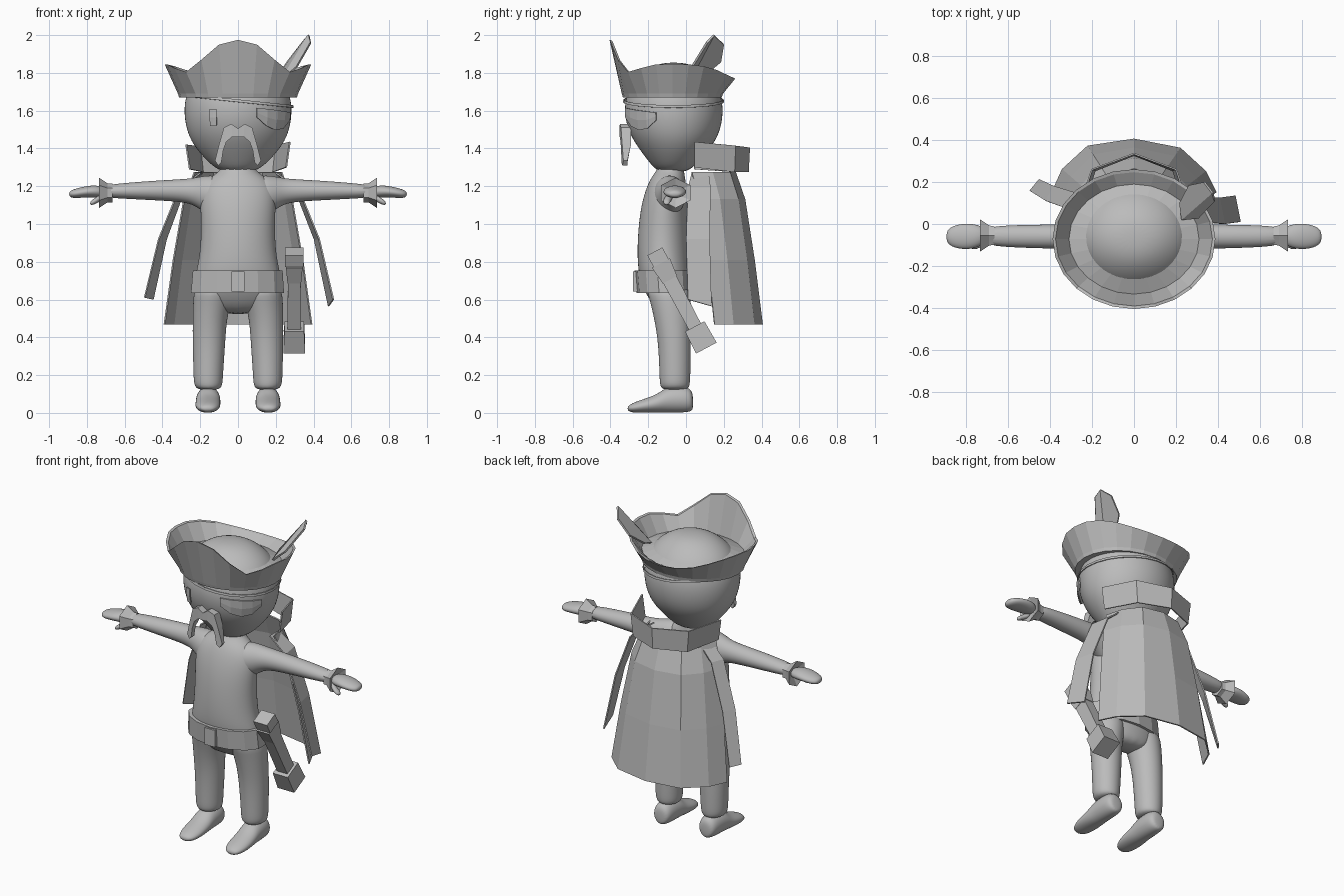
import bpy, bmesh, math
from mathutils import Vector

grey = bpy.data.materials.new("plain_grey")
grey.diffuse_color = (0.5, 0.5, 0.5, 1)


def make(name, verts, faces, smooth=False, mirror=False, subdiv=0, thick=0):
    """Mesh object with consistent normals and optional modifiers."""
    bm = bmesh.new()
    vs = [bm.verts.new(v) for v in verts]
    for f in faces:
        bm.faces.new([vs[i] for i in f])
    bmesh.ops.recalc_face_normals(bm, faces=bm.faces)
    for f in bm.faces:
        f.smooth = smooth
    me = bpy.data.meshes.new(name)
    bm.to_mesh(me)
    bm.free()
    me.materials.append(grey)
    ob = bpy.data.objects.new(name, me)
    bpy.context.collection.objects.link(ob)
    if mirror:
        m = ob.modifiers.new("mirror", 'MIRROR')
        m.use_mirror_merge = False
    if thick:
        s = ob.modifiers.new("thickness", 'SOLIDIFY')
        s.thickness, s.offset = thick, 0
    if subdiv:
        s = ob.modifiers.new("rounding", 'SUBSURF')
        s.levels = s.render_levels = subdiv
    return ob


def grid_faces(rows, cols, closed):
    """Quads joining successive rows of points."""
    last = cols if closed else cols - 1
    return [(r * cols + c, r * cols + (c + 1) % cols,
             (r + 1) * cols + (c + 1) % cols, (r + 1) * cols + c)
            for r in range(rows - 1) for c in range(last)]


def loft(name, axis, rings, n=16, smooth=True, mirror=False, subdiv=2, turn=0.0):
    """Elliptic rings (position, a0, a1, b0, b1) joined along an axis."""
    verts = []
    for p, a0, a1, b0, b1 in rings:
        for i in range(n):
            t = 2 * math.pi * i / n + turn
            a = (a0 + a1) / 2 + (a1 - a0) / 2 * math.cos(t)
            b = (b0 + b1) / 2 + (b1 - b0) / 2 * math.sin(t)
            verts.append({'x': (p, a, b), 'y': (a, p, b), 'z': (a, b, p)}[axis])
    k = len(rings)
    faces = grid_faces(k, n, True)
    faces += [tuple(range(n)), tuple(range((k - 1) * n, k * n))]
    return make(name, verts, faces, smooth, mirror, subdiv)


def sheet(name, rows, thick=0.008, smooth=False):
    """Open sheet from rows of points."""
    return make(name, [p for r in rows for p in r],
                grid_faces(len(rows), len(rows[0]), False), smooth, thick=thick)


# Head and torso
loft("head", 'z', [(z, -r, r, f, b) for z, r, f, b in [
    (1.27, .09, -.15, .01), (1.33, .165, -.20, .07), (1.42, .245, -.27, .15),
    (1.50, .28, -.315, .19), (1.60, .295, -.335, .205), (1.70, .28, -.32, .19),
    (1.78, .225, -.26, .13), (1.84, .13, -.18, .05), (1.855, .04, -.1, -.03)]])
loft("torso", 'z', [(z, -r, r, f, b) for z, r, f, b in [
    (.52, .14, -.13, .01), (.60, .235, -.20, .03), (.70, .24, -.25, .03),
    (.82, .207, -.262, .02), (.97, .198, -.257, .015), (1.10, .205, -.24, .01),
    (1.20, .20, -.21, .005), (1.255, .14, -.18, -.005), (1.285, .09, -.155, -.01),
    (1.34, .085, -.14, -.01)]])

# Arms, hands, thumbs and flared cuffs
loft("arm", 'x', [(.08, -.19, 0, 1.02, 1.26), (.17, -.17, 0, 1.05, 1.26),
                  (.23, -.135, 0, 1.10, 1.245), (.30, -.12, 0, 1.117, 1.238),
                  (.45, -.117, -.002, 1.125, 1.23), (.60, -.112, -.005, 1.133, 1.218),
                  (.72, -.10, -.015, 1.14, 1.205)], mirror=True)
loft("hand", 'x', [(.70, -.09, -.02, 1.14, 1.195), (.76, -.12, .003, 1.14, 1.208),
                   (.82, -.122, .003, 1.14, 1.198), (.87, -.11, -.01, 1.135, 1.185),
                   (.895, -.085, -.035, 1.145, 1.172)], mirror=True)
loft("thumb", 'x', [(.71, -.10, -.06, 1.13, 1.17), (.75, -.125, -.08, 1.105, 1.145),
                    (.785, -.12, -.085, 1.095, 1.12)], n=8, mirror=True)
loft("cuff", 'x', [(.665, -.105, -.005, 1.115, 1.215), (.69, -.11, 0, 1.115, 1.215),
                   (.735, -.145, .035, 1.085, 1.245), (.715, -.09, -.02, 1.13, 1.2)],
     n=6, smooth=False, mirror=True, subdiv=0, turn=math.pi / 6)

# Legs and shoes
loft("leg", 'z', [(.12, .10, .21, -.125, .01), (.145, .08, .235, -.14, .022),
                  (.20, .078, .237, -.142, .025), (.37, .066, .242, -.148, .028),
                  (.50, .058, .242, -.17, .026), (.60, .03, .24, -.195, .03),
                  (.68, .03, .23, -.22, .02)], mirror=True)
loft("shoe", 'y', [(.038, .13, .185, .02, .09), (.025, .10, .215, .003, .135),
                   (-.04, .093, .222, 0, .145), (-.11, .092, .224, 0, .135),
                   (-.15, .092, .226, 0, .10), (-.22, .092, .228, 0, .075),
                   (-.28, .105, .215, 0, .055), (-.31, .135, .19, .01, .035)],
     mirror=True)

# Belt and buckle
loft("belt", 'z', [(.635, -.255, .25, -.262, .045), (.755, -.245, .242, -.272, .04)],
     n=14, smooth=False, subdiv=0, turn=math.pi / 14)
loft("buckle", 'z', [(.642, -.05, .05, -.29, -.23), (.748, -.05, .05, -.29, -.23)],
     n=4, smooth=False, subdiv=0, turn=math.pi / 4)

# Hat with turned-up brim, rim height given every 15 degrees from the front
heights = [1.975, 1.95, 1.87, 1.805, 1.825, 1.845, 1.845,
           1.845, 1.835, 1.815, 1.79, 1.775, 1.77]
N = 24


def hat_ring(rx, ry, z):
    pts = []
    for i in range(N):
        t = 2 * math.pi * i / N
        h = heights[min(i, N - i)]
        pts.append((rx * math.sin(t), -.072 - ry * math.cos(t), z(h)))
    return pts


hat = [hat_ring(.25, .22, lambda h: 1.672), hat_ring(.312, .262, lambda h: 1.67),
       hat_ring(.318, .268, lambda h: 1.69), hat_ring(.388, .333, lambda h: h),
       hat_ring(.374, .319, lambda h: h - .004), hat_ring(.31, .262, lambda h: 1.735),
       hat_ring(.215, .19, lambda h: 1.765)]
make("hat", [p for r in hat for p in r], grid_faces(len(hat), N, True))

# Feather
make("feather", [(.23, .02, 1.76), (.31, .03, 1.83), (.385, .11, 1.96), (.375, .147, 2.0),
                 (.335, .20, 1.95), (.265, .185, 1.86), (.22, .10, 1.79)],
     [(0, 1, 2, 3), (0, 3, 4, 5, 6)], thick=.012)

# Moustache: one curved profile mirrored about the nose
half = [(0, 1.505), (.035, 1.53), (.075, 1.51), (.098, 1.43), (.122, 1.335), (.105, 1.31),
        (.088, 1.325), (.078, 1.39), (.062, 1.435), (.03, 1.462), (0, 1.46)]
k = len(half)
pairs = [(0, 10), (1, 9), (2, 8), (3, 7), (4, 6)]
mv = [(x, -.352 + .02 * (x / .12) ** 2, z) for x, z in half]
mv += [(x, -.29 - .02 * (z < 1.4), z) for x, z in half]
mf = [(i, (i + 1) % k, (i + 1) % k + k, i + k) for i in range(k - 1)]
for (a, b), (c, d) in zip(pairs, pairs[1:]):
    mf += [(a, c, d, b), (a + k, c + k, d + k, b + k)]
mf += [(4, 5, 6), (4 + k, 5 + k, 6 + k)]
make("moustache", mv, mf, mirror=True)


def on_head(deg, z, s=1.015):
    """Point just outside the head at an azimuth from the front."""
    w = s * math.sqrt(max(0, 1 - ((z - 1.59) / .30) ** 2))
    t = math.radians(deg)
    return (.288 * w * math.sin(t), -.066 - .266 * w * math.cos(t), z)


# Eye, eye patch and patch strap
sheet("eye", [[on_head(d, z) for d in (-31, -27, -23)] for z in (1.52, 1.565, 1.61)], .006)
sheet("eye_patch", [[on_head(d, 1.625 - .0005 * d - f * drop) for d, drop in
                     ((20, .05), (32, .09), (45, .105), (58, .09), (70, .04))]
                    for f in (0, .5, 1)], .008)
sheet("patch_strap", [[on_head(d, 1.645 + dz - .03 * math.sin(math.radians(d)))
                       for d in range(0, 361, 15)] for dz in (0, .014)], .005)

# Cape: shoulder line blended to the hem
top = [(-.23, .03), (-.2, .14), (-.13, .23), (0, .26), (.13, .23), (.2, .14), (.23, .03)]
hem = [(-.39, .15), (-.34, .26), (-.22, .37), (0, .403), (.22, .36), (.34, .25), (.39, .15)]
sheet("cape", [[(a[0] + (b[0] - a[0]) * t, a[1] + (b[1] - a[1]) * t, z)
                for a, b in zip(top, hem)]
               for z, t in ((1.275, 0), (1.13, .35), (.81, .7), (.468, 1))])

# Standing collar
ring = [(-.275, .045, 1.42, 1.29), (-.2, .26, 1.41, 1.275), (0, .335, 1.405, 1.275),
        (.2, .26, 1.415, 1.275), (.275, .045, 1.435, 1.30)]
sheet("collar", [[(x, y, hi) for x, y, hi, lo in ring],
                 [(x * .93, y * .98, lo) for x, y, hi, lo in ring]])

# Loose ribbons at each shoulder
sheet("ribbon_right", [[(.20, .03, 1.27), (.20, .12, 1.27)], [(.32, .01, 1.19), (.30, .13, 1.19)],
                       [(.43, .0, .92), (.405, .125, .92)], [(.505, .01, .60), (.48, .135, .565)]])
sheet("ribbon_left", [[(-.20, .04, 1.27), (-.19, .13, 1.27)], [(-.31, .07, 1.19), (-.28, .15, 1.19)],
                      [(-.42, .11, .92), (-.38, .18, .92)], [(-.495, .157, .61), (-.45, .212, .60)]])

# Sheathed weapon: blocks strung along a slanted axis
start = Vector((.298, -.165, .855))
along = Vector((0, .47, -.883)).normalized()
across = Vector((0, .883, .47)).normalized()
side = Vector((1, 0, 0))
for name, t0, t1, x0, x1, w0, w1 in [
        ("pommel", 0, .07, .048, .048, .045, .045), ("grip", .07, .17, .044, .036, .054, .043),
        ("sheath", .17, .46, .034, .036, .04, .036), ("sheath_tip", .45, .58, .052, .058, .058, .062)]:
    pts = [start + along * t + side * x * sx + across * w * sy
           for t, x, w in ((t0, x0, w0), (t1, x1, w1))
           for sx, sy in ((-1, -1), (1, -1), (1, 1), (-1, 1))]
    make(name, pts, grid_faces(2, 4, True) + [(0, 1, 2, 3), (4, 5, 6, 7)])
